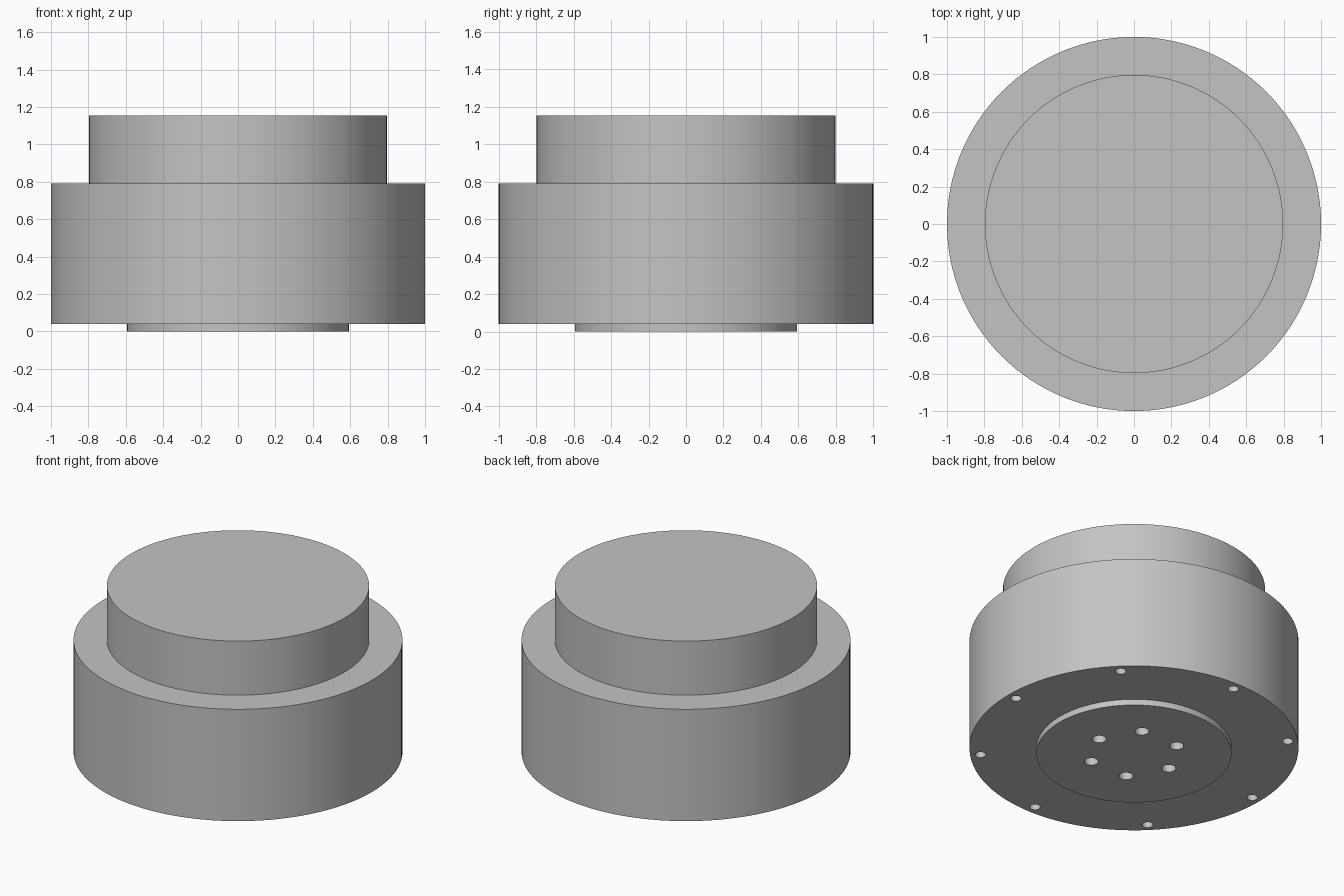
import bpy, bmesh, math
from mathutils import Matrix, Vector

if "Cube" in bpy.data.objects:
    bpy.data.objects.remove(bpy.data.objects["Cube"])

SEGMENTS = 128
grey = bpy.data.materials.new("light grey")
grey.diffuse_color = (0.55, 0.55, 0.55, 1)
grey.use_nodes = True
grey.node_tree.nodes["Principled BSDF"].inputs["Base Color"].default_value = grey.diffuse_color


def make_object(name, bm):
    mesh = bpy.data.meshes.new(name)
    bmesh.ops.recalc_face_normals(bm, faces=bm.faces)
    bm.to_mesh(mesh)
    bm.free()
    mesh.materials.append(grey)
    obj = bpy.data.objects.new(name, mesh)
    bpy.context.collection.objects.link(obj)
    return obj


def lathe(name, profile):
    """Solid of revolution from (radius, height) points, closed with flat caps."""
    bm = bmesh.new()
    rings = [[bm.verts.new((r * math.cos(a), r * math.sin(a), z))
              for a in (math.tau * i / SEGMENTS for i in range(SEGMENTS))]
             for r, z in profile]
    for low, high in zip(rings, rings[1:]):
        for i in range(SEGMENTS):
            j = (i + 1) % SEGMENTS
            bm.faces.new((low[i], low[j], high[j], high[i]))
    bm.faces.new(rings[0][::-1])
    bm.faces.new(rings[-1])
    return make_object(name, bm)


def hole_ring(name, count, ring_radius, hole_radius, z_bottom, depth):
    """Ring of vertical pins used to drill blind holes from below."""
    bm = bmesh.new()
    for i in range(count):
        a = math.tau * i / count
        centre = Vector((ring_radius * math.cos(a), ring_radius * math.sin(a),
                         z_bottom + depth / 2 - 0.05))
        bmesh.ops.create_cone(bm, cap_ends=True, segments=32,
                              radius1=hole_radius, radius2=hole_radius,
                              depth=depth + 0.1, matrix=Matrix.Translation(centre))
    return make_object(name, bm)


# Stepped body: bottom boss, wide drum, upper drum
body = lathe("stepped_body", [(0.593, 0), (0.593, 0.04), (1, 0.04),
                              (1, 0.79), (0.797, 0.79), (0.797, 1.153)])

# Blind bolt holes: eight around the drum rim, six in the boss
cutters = [hole_ring("rim_hole_cutter", 8, 0.937, 0.033, 0.04, 0.15),
           hole_ring("boss_hole_cutter", 6, 0.276, 0.043, 0.0, 0.15)]
bpy.context.view_layer.objects.active = body
for cutter in cutters:
    cutter.hide_render = True
    mod = body.modifiers.new(cutter.name, 'BOOLEAN')
    mod.operation = 'DIFFERENCE'
    mod.solver = 'EXACT'
    mod.object = cutter
    bpy.ops.object.modifier_apply(modifier=mod.name)
    bpy.data.objects.remove(cutter)

# Smooth walls with sharp rims
bpy.ops.object.select_all(action='DESELECT')
body.select_set(True)
bpy.ops.object.shade_smooth_by_angle(angle=math.radians(30))
